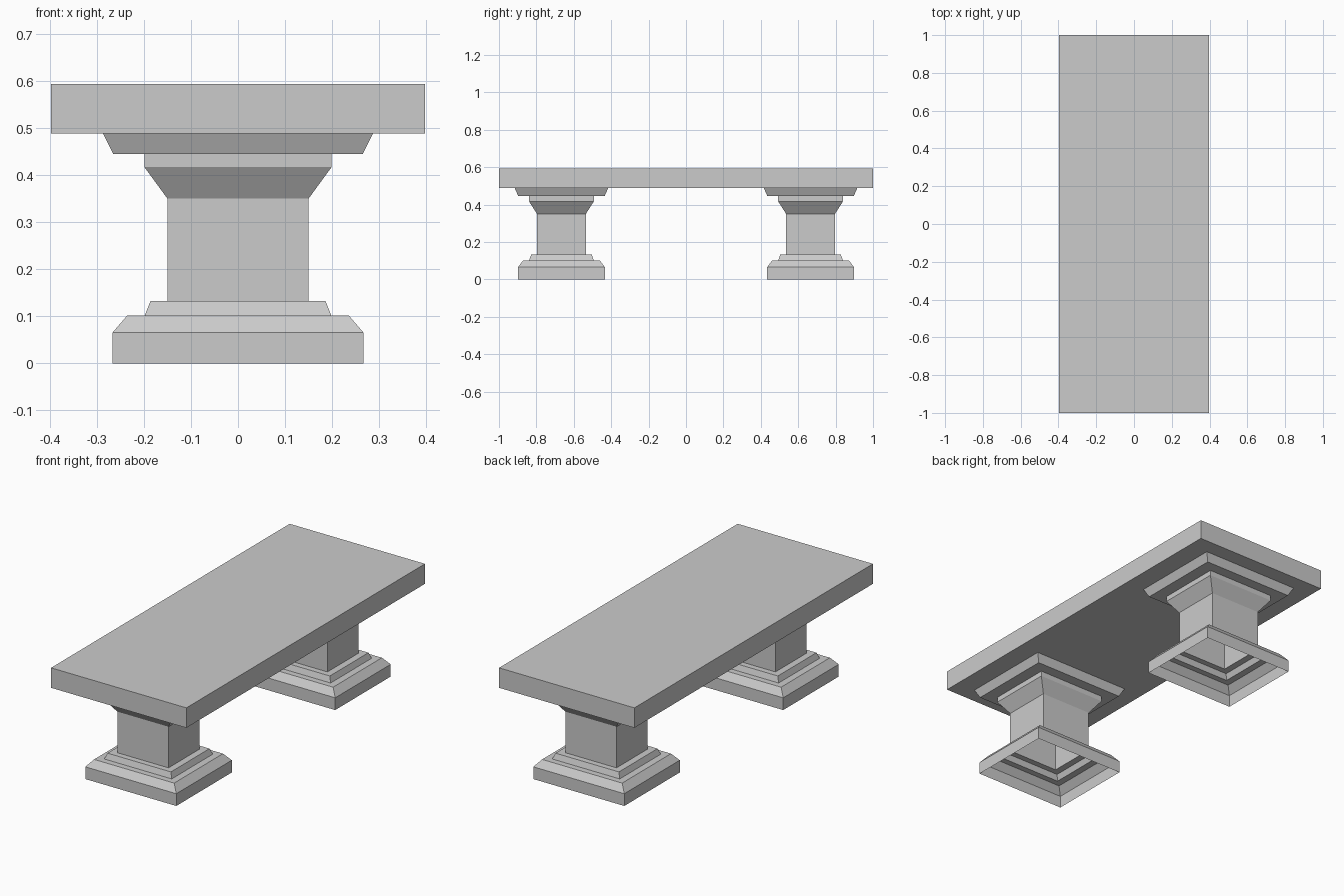
import bpy, bmesh

if "Cube" in bpy.data.objects:
    bpy.data.objects.remove(bpy.data.objects["Cube"])

HALF_W = 0.397           # slab half width
SLAB_Z = (0.488, 0.594)  # slab underside and top
LEG_Y = -0.666           # pedestal centre
DEPTH = 0.871            # pedestal depth / width ratio

# Pedestal half-width and height, bottom to top
PROFILE = [(0.267, 0.0), (0.267, 0.065), (0.235, 0.102), (0.198, 0.102),
           (0.186, 0.132), (0.150, 0.132), (0.150, 0.350), (0.199, 0.417),
           (0.199, 0.445), (0.265, 0.445), (0.287, 0.488)]
CORNERS = [(-1, -1), (1, -1), (1, 1), (-1, 1)]


def add_object(name, bm):
    mesh = bpy.data.meshes.new(name)
    bm.to_mesh(mesh)
    bm.free()
    obj = bpy.data.objects.new(name, mesh)
    bpy.context.collection.objects.link(obj)
    return obj


# Bench slab
bm = bmesh.new()
bmesh.ops.create_cube(bm, size=1)
bmesh.ops.scale(bm, vec=(2 * HALF_W, 2, SLAB_Z[1] - SLAB_Z[0]), verts=bm.verts)
bmesh.ops.translate(bm, vec=(0, 0, sum(SLAB_Z) / 2), verts=bm.verts)
add_object("slab", bm)

# Moulded hollow pedestals: square profile sweep, open underneath, mirrored in y
bm = bmesh.new()
rings = [[bm.verts.new((sx * r, LEG_Y + sy * r * DEPTH, z)) for sx, sy in CORNERS]
         for r, z in PROFILE]
for low, high in zip(rings, rings[1:]):
    for i in range(4):
        j = (i + 1) % 4
        bm.faces.new((low[i], low[j], high[j], high[i]))
legs = add_object("pedestals", bm)
mirror = legs.modifiers.new("mirror", 'MIRROR')
mirror.use_axis = (False, True, False)
